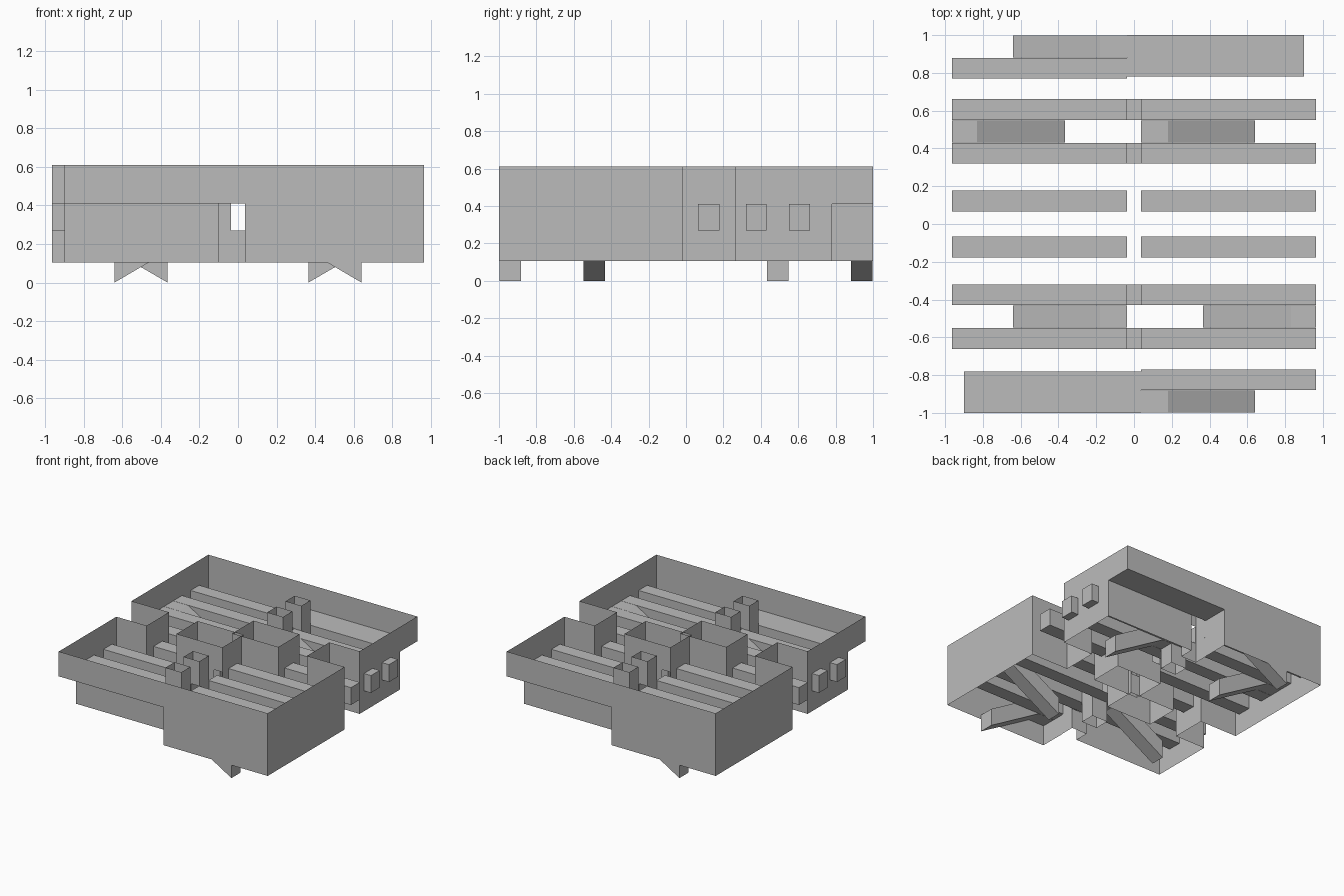
import bpy
import bmesh
from math import pi
from mathutils import Matrix, Vector

cube = bpy.data.objects.get("Cube")
if cube:
    bpy.data.objects.remove(cube, do_unlink=True)

grey = bpy.data.materials.new("plain grey")
grey.use_nodes = True
grey.diffuse_color = (0.5, 0.5, 0.5, 1)
grey.node_tree.nodes["Principled BSDF"].inputs["Base Color"].default_value = (0.5, 0.5, 0.5, 1)

BASE, LOW, HIGH, TOP = 0.105, 0.27, 0.41, 0.61   # wall foot, beam bottom, beam top, rim
SIDE, INSET, SLOT = 0.965, 0.90, 0.037           # outer wall, stepped wall, middle channel


def quad(bm, points):
    bm.faces.new([bm.verts.new(p) for p in points])


def wall(bm, a, b, z0=BASE, z1=TOP):
    quad(bm, [(*a, z0), (*b, z0), (*b, z1), (*a, z1)])


def slotted_wall(bm, x0, x1, y, foot=True):
    """Wall along x with the middle channel left open."""
    left, right = max(x0, -SLOT), min(x1, SLOT)
    if x0 < left:
        wall(bm, (x0, y), (left, y), BASE if foot else HIGH)
    if x1 > right:
        wall(bm, (right, y), (x1, y), BASE if foot else HIGH)
    wall(bm, (left, y), (right, y), HIGH, TOP)
    if foot:
        wall(bm, (left, y), (right, y), BASE, LOW)


def prism(bm, outline, y0, y1):
    """Closed solid from an x-z outline, drawn along y."""
    face = bm.faces.new([bm.verts.new((x, y0, z)) for x, z in outline])
    out = bmesh.ops.extrude_face_region(bm, geom=[face])
    moved = [v for v in out["geom"] if isinstance(v, bmesh.types.BMVert)]
    bmesh.ops.translate(bm, verts=moved, vec=Vector((0, y1 - y0, 0)))


def beam(bm, x0, x1, y0, y1):
    prism(bm, [(x0, LOW), (x1, LOW), (x1, HIGH), (x0, HIGH)], y0, y1)


def finish(name, bm):
    """Add the half-turn copy and make the object."""
    out = bmesh.ops.duplicate(bm, geom=bm.verts[:] + bm.edges[:] + bm.faces[:])
    copies = [v for v in out["geom"] if isinstance(v, bmesh.types.BMVert)]
    bmesh.ops.rotate(bm, verts=copies, cent=(0, 0, 0), matrix=Matrix.Rotation(pi, 3, "Z"))
    bmesh.ops.recalc_face_normals(bm, faces=bm.faces)
    mesh = bpy.data.meshes.new(name)
    bm.to_mesh(mesh)
    bm.free()
    mesh.materials.append(grey)
    bpy.context.collection.objects.link(bpy.data.objects.new(name, mesh))


# Outer walls, with the overhanging corner and the side notch
bm = bmesh.new()
wall(bm, (SLOT, -1), (SIDE, -1))
wall(bm, (SIDE, -1), (SIDE, -0.02))
wall(bm, (-INSET, -1), (SLOT, -1), HIGH)
wall(bm, (-INSET, -1), (-INSET, -0.78), HIGH)
wall(bm, (-INSET, -0.78), (-INSET, -0.265))
wall(bm, (-INSET, -0.265), (-0.63, -0.265))
wall(bm, (-0.63, -0.265), (-0.63, 0.02))
wall(bm, (-0.63, 0.02), (-SIDE, 0.02))
wall(bm, (-INSET, -0.78), (-0.1, -0.78), BASE, HIGH)
wall(bm, (SLOT, -1), (SLOT, -0.78), BASE, HIGH)
finish("outer_walls", bm)

# Floor of the overhang
bm = bmesh.new()
quad(bm, [(-INSET, -1, HIGH), (SLOT, -1, HIGH), (SLOT, -0.78, HIGH), (-INSET, -0.78, HIGH)])
finish("overhang_floors", bm)

# Open upright shafts
bm = bmesh.new()
for y0, y1, foot in ((-0.78, -0.665, False), (-0.55, -0.43, True)):
    slotted_wall(bm, -0.1, 0.04, y0, foot)
    slotted_wall(bm, -0.1, 0.04, y1)
    for x in (-0.1, 0.04):
        wall(bm, (x, y0), (x, y1))
finish("shafts", bm)

# Central open boxes
bm = bmesh.new()
for y in (-0.255, 0.015):
    slotted_wall(bm, -0.37, 0.04, y)
for x in (-0.37, 0.04):
    wall(bm, (x, -0.255), (x, 0.015))
finish("central_boxes", bm)

# Level beams, and the plates joining them across the middle channel
bm = bmesh.new()
plates = bmesh.new()
END = SIDE - 0.002
for y0, y1, both, joined in ((-0.88, -0.77, False, False), (-0.662, -0.55, True, True),
                             (-0.43, -0.32, True, True), (-0.178, -0.065, True, False)):
    beam(bm, SLOT, END, y0, y1)
    if both:
        beam(bm, -END, -SLOT, y0, y1)
    if joined:
        quad(plates, [(-SLOT, y0, LOW), (SLOT, y0, LOW), (SLOT, y1, LOW), (-SLOT, y1, LOW)])
finish("beams", bm)
finish("joining_plates", plates)

# Sloping legs: foot end, bend and level end along x
bm = bmesh.new()
for foot, bend, end, y0, y1 in ((-0.64, -0.18, -SLOT, -0.548, -0.432),
                                (0.365, 0.83, END, -0.548, -0.432),
                                (0.64, 0.18, SLOT, -0.998, -0.882)):
    rise = HIGH - LOW
    prism(bm, [(foot, 0), (bend, LOW), (end, LOW), (end, HIGH), (bend, HIGH), (foot, rise)], y0, y1)
finish("sloping_legs", bm)
